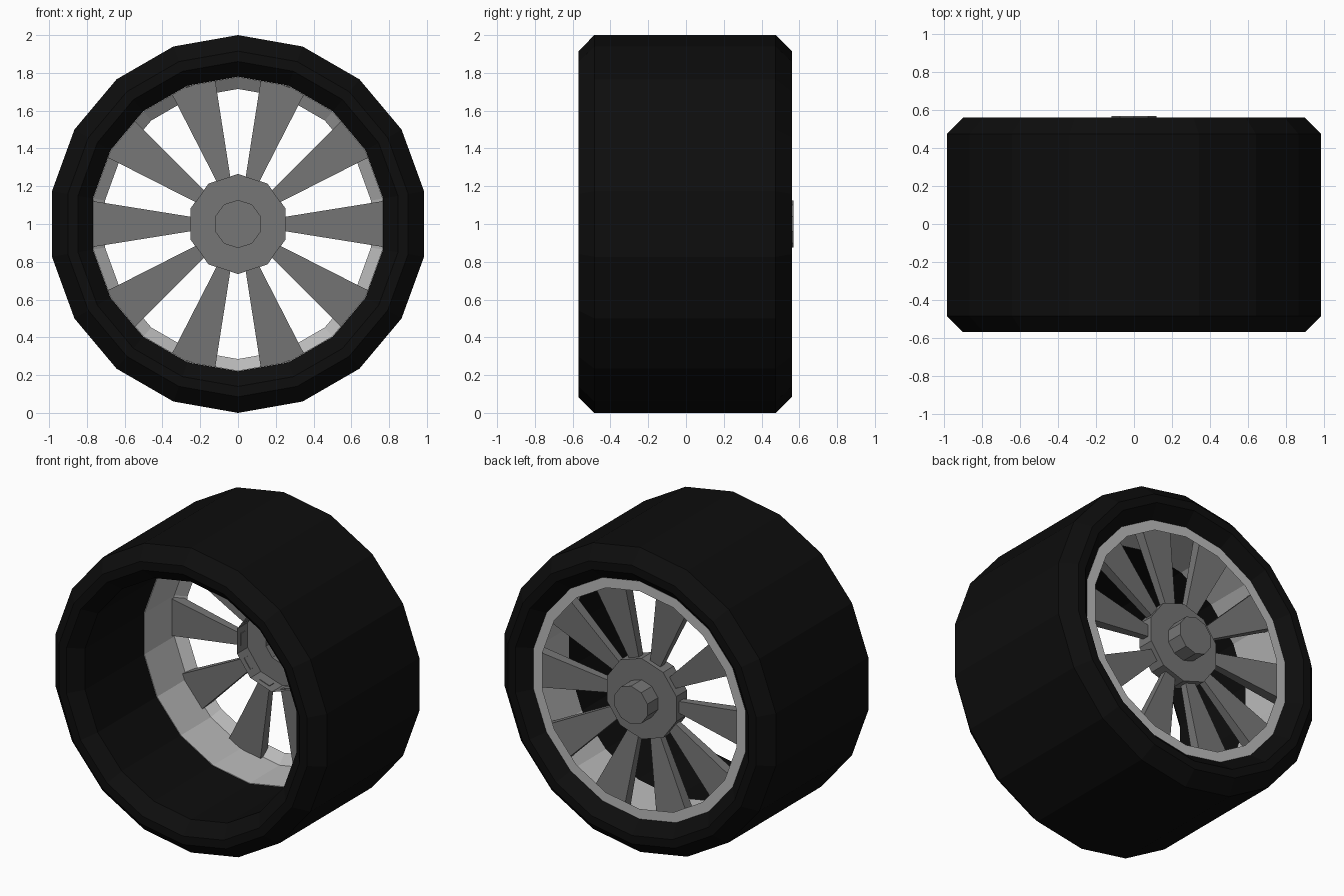
import bpy, bmesh
from math import sin, cos, pi
from mathutils import Matrix, Vector

if "Cube" in bpy.data.objects:
    bpy.data.objects.remove(bpy.data.objects["Cube"])

CENTRE = Vector((0, 0, 1))


def material(name, v):
    m = bpy.data.materials.new(name)
    m.diffuse_color = (v, v, v, 1)
    m.use_nodes = True
    m.node_tree.nodes["Principled BSDF"].inputs["Base Color"].default_value = m.diffuse_color
    return m


def finish(bm, name, mat):
    bmesh.ops.remove_doubles(bm, verts=bm.verts, dist=1e-5)
    bmesh.ops.recalc_face_normals(bm, faces=bm.faces)
    mesh = bpy.data.meshes.new(name)
    bm.to_mesh(mesh)
    bm.free()
    ob = bpy.data.objects.new(name, mesh)
    bpy.context.collection.objects.link(ob)
    mesh.materials.append(mat)
    return ob


def lathe(name, profile, sides, mat, closed=True):
    """Revolve (radius, y) points about the wheel axle, one corner at the top."""
    bm = bmesh.new()
    rings = []
    for i in range(sides):
        a = 2 * pi * i / sides
        rings.append([bm.verts.new(CENTRE + Vector((r * sin(a), y, r * cos(a))))
                      for r, y in profile])
    n = len(profile)
    for i in range(sides):
        p, q = rings[i], rings[(i + 1) % sides]
        for j in range(n if closed else n - 1):
            k = (j + 1) % n
            bm.faces.new((p[j], p[k], q[k], q[j]))
    return finish(bm, name, mat)


black = material("rubber", 0.004)
light = material("rim_metal", 0.5)
grey = material("spoke_metal", 0.18)

# Tyre: bevelled tread, sidewalls and a straight inner bore
lathe("tyre", [(1, -0.485), (1, 0.475), (0.915, 0.56), (0.86, 0.56), (0.78, 0.48),
               (0.78, -0.49), (0.86, -0.57), (0.915, -0.57)], 18, black)

# Rim: barrel in the rear half, with a lip turned inwards at the back
lathe("rim", [(0.781, 0.12), (0.776, 0.12), (0.776, 0.43), (0.715, 0.482),
              (0.781, 0.482)], 18, light)

# Hub: hollow shell open at the inside, with a raised cap
lathe("hub", [(0.265, 0.35), (0.265, 0.46), (0.125, 0.46), (0.125, 0.57), (0, 0.57)],
      10, grey, closed=False)

# Spokes: ten tapered bars, widest at the rim
bm = bmesh.new()
for i in range(10):
    rot = Matrix.Rotation(2 * pi * i / 10, 4, 'Y')
    made = bmesh.ops.create_cube(bm, size=1)["verts"]
    for v in made:
        outer, side, back = v.co.x > 0, (1 if v.co.z > 0 else -1), v.co.y > 0
        if outer:
            p = Vector((0.772, 0.475 if back else 0.405, side * 0.122))
        else:
            p = Vector((0.248, 0.43 if back else 0.385, side * 0.038))
        v.co = CENTRE + rot @ p
finish(bm, "spokes", grey)
